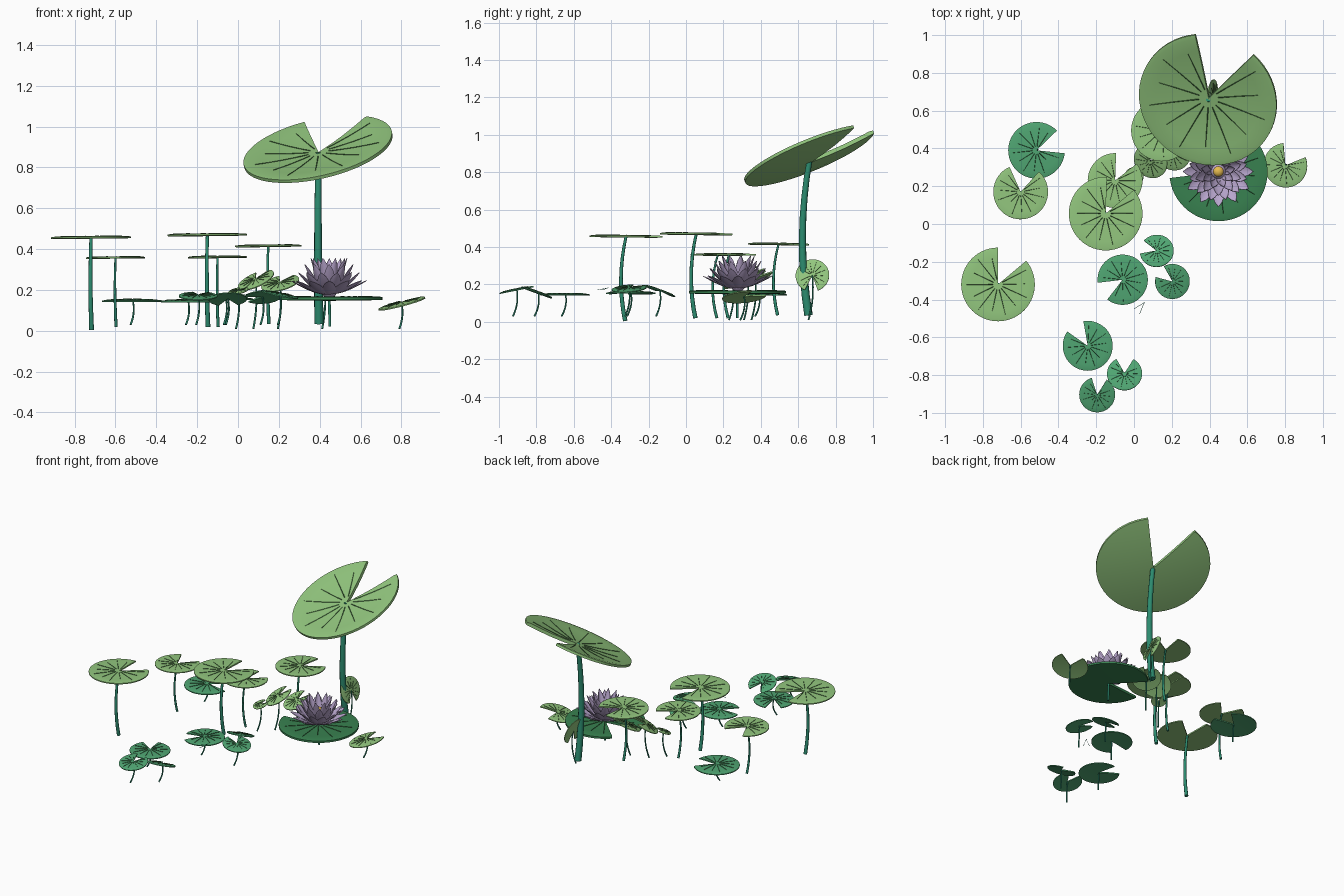
import bpy, bmesh, math
from mathutils import Vector

if "Cube" in bpy.data.objects:
    bpy.data.objects.remove(bpy.data.objects["Cube"])


def material(name, rgb):
    m = bpy.data.materials.new(name)
    m.diffuse_color = (*rgb, 1)
    m.use_nodes = True
    m.node_tree.nodes["Principled BSDF"].inputs["Base Color"].default_value = m.diffuse_color
    return m


LIGHT = material("light_leaf", (0.29, 0.57, 0.21))
TEAL = material("teal_leaf", (0.08, 0.38, 0.17))
DARK = material("dark_leaf", (0.04, 0.22, 0.08))
STEM = material("stem_green", (0.025, 0.26, 0.16))
VEIN = material("vein_green", (0.04, 0.13, 0.04))
PETAL = material("petal_lilac", (0.48, 0.38, 0.61))
GOLD = material("gold", (0.8, 0.5, 0.08))


def finish(bm, name, mats):
    bmesh.ops.recalc_face_normals(bm, faces=bm.faces)
    me = bpy.data.meshes.new(name)
    bm.to_mesh(me)
    bm.free()
    ob = bpy.data.objects.new(name, me)
    bpy.context.collection.objects.link(ob)
    for m in mats:
        me.materials.append(m)
    bpy.ops.object.select_all(action='DESELECT')
    ob.select_set(True)
    bpy.context.view_layer.objects.active = ob
    bpy.ops.object.shade_smooth_by_angle(angle=math.radians(40))
    return ob


def pad(name, c, R, notch, tilt, mat, cup=0.0, thick=None):
    """Notched disc with raised veins; notch = (start, end) in degrees, tilt = slopes in x and y."""
    t = thick or 0.004 + 0.03 * R
    c = Vector(c)
    q = Vector((0, 0, 1)).rotation_difference(Vector((-tilt[0], -tilt[1], 1)))
    a0, a1 = math.radians(notch[1]), math.radians(notch[0] + 360)

    def at(r, a, dz):
        p = Vector((r * math.cos(a), r * math.sin(a), dz + cup * (r / R) ** 2))
        return c + q @ p

    bm = bmesh.new()
    n, rings = 48, (0.25, 0.5, 0.75, 0.94, 1.0)
    sides = []
    for dz in (0, -t):
        hub = bm.verts.new(at(0, 0, dz))
        grid = []
        for f in rings:
            drop = -0.25 * t if (f == 1.0 and dz == 0) else 0
            grid.append([bm.verts.new(at(f * R, a0 + (a1 - a0) * i / n, dz + drop)) for i in range(n + 1)])
        for i in range(n):
            bm.faces.new((hub, grid[0][i], grid[0][i + 1]))
            for k in range(len(rings) - 1):
                bm.faces.new((grid[k][i], grid[k + 1][i], grid[k + 1][i + 1], grid[k][i + 1]))
        # outline: hub, first notch edge, rim, second notch edge
        sides.append([hub] + [g[0] for g in grid] + grid[-1][1:-1] + [g[-1] for g in reversed(grid)])
    top, bot = sides
    for i in range(len(top)):
        j = (i + 1) % len(top)
        bm.faces.new((top[i], bot[i], bot[j], top[j]))
    finish(bm, name, [mat])

    # radial veins
    bm = bmesh.new()
    count = 12
    for i in range(count):
        a = a0 + (a1 - a0) * (i + 0.5) / count
        end = 0.86 if i % 2 else 0.74
        rows = []
        for k in range(5):
            r = R * (0.14 + (end - 0.14) * k / 4)
            w = R * (0.011 - 0.0015 * k) / r
            rows.append([bm.verts.new(at(r, a + s * w, h)) for s, h in ((-1, -0.001), (0, 0.0025), (1, -0.001))])
        for p, s in zip(rows, rows[1:]):
            for m in range(2):
                bm.faces.new((p[m], s[m], s[m + 1], p[m + 1]))
    finish(bm, name + "_veins", [VEIN])


def stem(name, bottom, top, r0, r1, bow=(0, 0)):
    cu = bpy.data.curves.new(name, 'CURVE')
    cu.dimensions = '3D'
    cu.bevel_depth = 1.0
    cu.bevel_resolution = 3
    cu.use_fill_caps = True
    sp = cu.splines.new('POLY')
    n = 9
    sp.points.add(n - 1)
    b, t = Vector(bottom), Vector(top)
    for i, p in enumerate(sp.points):
        u = i / (n - 1)
        v = b.lerp(t, u) + Vector((bow[0], bow[1], 0)) * 4 * u * (1 - u)
        p.co = (*v, 1)
        p.radius = r0 + (r1 - r0) * u
    sp.use_smooth = True
    cu.materials.append(STEM)
    bpy.context.collection.objects.link(bpy.data.objects.new(name, cu))


# giant tilted leaf and the leaf under the flower
pad("giant_pad", (0.395, 0.665, 0.875), 0.372, (46, 98), (0.23, 0.41), LIGHT, 0.03, 0.022)
stem("giant_stem", (0.397, 0.655, 0.035), (0.395, 0.662, 0.872), 0.023, 0.015, (-0.004, -0.036))
pad("flower_pad", (0.447, 0.275, 0.165), 0.26, (135, 187), (0, 0), DARK, 0.004, 0.018)
stem("flower_pad_stem", (0.45, 0.275, 0.02), (0.447, 0.275, 0.155), 0.007, 0.007)

# raised pads on tall stems: x, y, z, radius, notch, stem radius, stem foot height
tall = [
    (-0.72, -0.32, 0.462, 0.195, (40, 90), 0.012, 0.005),
    (-0.60, 0.17, 0.362, 0.145, (48, 114), 0.008, 0.02),
    (-0.15, 0.055, 0.475, 0.195, (40, 88), 0.012, 0.02),
    (-0.10, 0.23, 0.365, 0.145, (38, 88), 0.008, 0.02),
    (0.148, 0.495, 0.42, 0.163, (30, 80), 0.009, 0.035),
]
for i, (x, y, z, R, notch, sr, z0) in enumerate(tall):
    pad(f"tall_pad_{i+1}", (x, y, z), R, notch, (0.01, -0.01), LIGHT)
    stem(f"tall_stem_{i+1}", (x + 0.003, y - 0.005, z0), (x, y, z - 0.004), sr, sr * 0.65, (-0.004, -0.025))

# low pads: x, y, z, radius, notch, tilt, material
low = [
    (-0.516, 0.39, 0.155, 0.15, (-6, 44), (0, 0), TEAL),
    (-0.06, -0.295, 0.162, 0.133, (187, 232), (0.02, 0), TEAL),
    (0.12, -0.14, 0.172, 0.09, (140, 190), (0.05, -0.36), TEAL),
    (0.205, -0.305, 0.185, 0.093, (120, 165), (-0.2, 0.08), TEAL),
    (-0.245, -0.645, 0.153, 0.132, (100, 145), (0, 0), TEAL),
    (-0.05, -0.79, 0.162, 0.093, (60, 118), (0.03, -0.36), TEAL),
    (-0.195, -0.905, 0.178, 0.095, (58, 108), (0, 0.2), TEAL),
    (0.80, 0.31, 0.142, 0.118, (22, 95), (0.26, 0.1), LIGHT),
    (0.085, 0.33, 0.255, 0.095, (35, 85), (0.45, 0.4), LIGHT),
    (0.205, 0.37, 0.24, 0.095, (40, 90), (0.25, 0.4), LIGHT),
    (0.00, 0.25, 0.20, 0.05, (30, 80), (0.2, 0.3), LIGHT),
    (0.422, 0.675, 0.25, 0.09, (-30, 15), (-3.2, 0.3), LIGHT),
]
for i, (x, y, z, R, notch, tilt, mat) in enumerate(low):
    pad(f"low_pad_{i+1}", (x, y, z), R, notch, tilt, mat, -0.04 * R)
    foot = 0.01 if mat is LIGHT else 0.03
    stem(f"low_stem_{i+1}", (x - 0.01, y - 0.02, foot), (x, y, z - 0.003), 0.005, 0.004, (0.01, 0.012))

# loose thin sprig at the front
stem("sprig_left", (0.0, -0.45, 0.17), (0.055, -0.415, 0.182), 0.0012, 0.0012)
stem("sprig_right", (0.03, -0.475, 0.17), (0.055, -0.415, 0.182), 0.0012, 0.0012)

# flower: count, tip radius, tip height, half width, curve power, angle offset
FC = Vector((0.447, 0.278, 0.18))
layers = [
    (12, 0.185, 0.065, 0.038, 1.5, 0.0),
    (12, 0.155, 0.105, 0.037, 1.5, 0.5),
    (10, 0.125, 0.145, 0.034, 1.5, 0.0),
    (9, 0.09, 0.175, 0.03, 1.4, 0.5),
]
for li, (count, rt, zt, hw, pw, off) in enumerate(layers):
    bm = bmesh.new()
    for i in range(count):
        a = 2 * math.pi * (i + off) / count - math.pi / 2
        er, et = Vector((math.cos(a), math.sin(a), 0)), Vector((-math.sin(a), math.cos(a), 0))
        rows = []
        for k in range(9):
            u = k / 8
            w = hw * max(0.03, 1.9 * (u + 0.1) ** 0.7 * (1 - u) ** 0.65)
            r = 0.025 + (rt - 0.025) * u
            z = zt * u ** pw
            rows.append([])
            for m in range(5):
                v = m / 2 - 1
                lift = 0.3 * w * v * v
                p = FC + er * (r - lift * zt / rt * 0.8) + et * w * v + Vector((0, 0, z + lift * 0.6))
                rows[-1].append(bm.verts.new(p))
        for p, s in zip(rows, rows[1:]):
            for m in range(4):
                bm.faces.new((p[m], s[m], s[m + 1], p[m + 1]))
    bmesh.ops.recalc_face_normals(bm, faces=bm.faces)
    bmesh.ops.solidify(bm, geom=bm.faces[:], thickness=0.003)
    finish(bm, f"petal_layer_{li+1}", [PETAL])

# flower heart and base
for name, z, r, sz, mat in (("flower_heart", 0.262, 0.028, 0.8, GOLD), ("flower_base", 0.2, 0.04, 1.0, PETAL)):
    bpy.ops.mesh.primitive_uv_sphere_add(segments=24, ring_count=12, radius=r, location=(FC.x, FC.y, z))
    ob = bpy.context.object
    ob.name = name
    ob.scale.z = sz
    ob.data.materials.append(mat)
    bpy.ops.object.shade_smooth()
